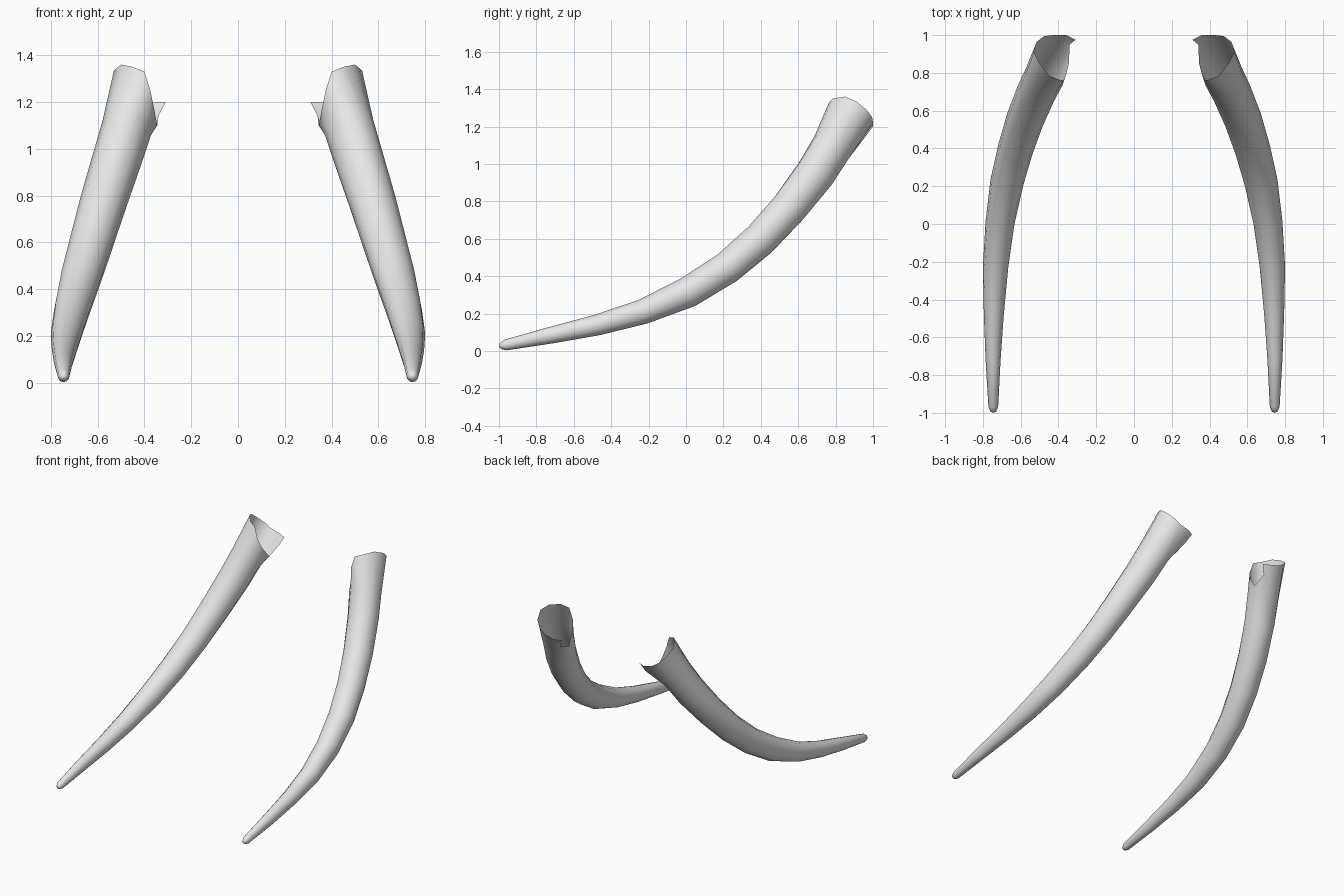
import bpy, bmesh, math
from mathutils import Vector

if "Cube" in bpy.data.objects:
    bpy.data.objects.remove(bpy.data.objects["Cube"])

SIDES = 12

# Centre line of one tusk: x, y, z, half width, half height
PATH = [
    (0.745, -0.992, 0.026, 0.016, 0.016),
    (0.745, -0.965, 0.032, 0.026, 0.029),
    (0.746, -0.715, 0.086, 0.040, 0.045),
    (0.742, -0.475, 0.139, 0.053, 0.056),
    (0.733, -0.230, 0.210, 0.067, 0.067),
    (0.709, 0.010, 0.314, 0.077, 0.083),
    (0.673, 0.220, 0.445, 0.088, 0.088),
    (0.628, 0.395, 0.595, 0.094, 0.094),
    (0.578, 0.550, 0.764, 0.100, 0.100),
    (0.520, 0.690, 0.946, 0.104, 0.108),
    (0.475, 0.780, 1.090, 0.107, 0.111),
]

# Broken open rim at the root, one point per side
RIM = [
    (0.515, 0.965, 1.29), (0.53, 0.91, 1.335), (0.50, 0.85, 1.36),
    (0.45, 0.785, 1.35), (0.40, 0.765, 1.33), (0.375, 0.76, 1.25),
    (0.36, 0.79, 1.18), (0.345, 0.85, 1.10), (0.34, 0.95, 1.14),
    (0.36, 1.00, 1.20), (0.43, 1.00, 1.22), (0.475, 0.995, 1.25),
]
SPIKE = (0.31, 0.975, 1.20)

ivory = bpy.data.materials.new("pale_grey")
ivory.diffuse_color = (0.8, 0.8, 0.8, 1)
ivory.use_nodes = True
ivory.node_tree.nodes["Principled BSDF"].inputs["Base Color"].default_value = ivory.diffuse_color


def make_tusk(name, side):
    bm = bmesh.new()

    def vert(p):
        return bm.verts.new((p[0] * side, p[1], p[2]))

    def face(vs):
        bm.faces.new(vs if side > 0 else vs[::-1])

    # Oval rings swept along the centre line
    centres = [Vector(p[:3]) for p in PATH]
    rings = []
    for i, (c, p) in enumerate(zip(centres, PATH)):
        t = (centres[min(i + 1, len(PATH) - 1)] - centres[max(i - 1, 0)]).normalized()
        s = Vector((t.y, -t.x, 0)).normalized()
        v = s.cross(t)
        ring = []
        for j in range(SIDES):
            a = 2 * math.pi * j / SIDES
            ring.append(vert(c + s * p[3] * math.cos(a) + v * p[4] * math.sin(a)))
        rings.append(ring)
    rings.append([vert(p) for p in RIM])

    # Walls, left open at the root
    for r0, r1 in zip(rings, rings[1:]):
        for j in range(SIDES):
            k = (j + 1) % SIDES
            face([r0[j], r1[j], r1[k], r0[k]])

    # Rounded tip
    tip = vert((0.745, -1.0, 0.024))
    for j in range(SIDES):
        face([tip, rings[0][j], rings[0][(j + 1) % SIDES]])

    # Splinter on the rim
    face([rings[-1][8], vert(SPIKE), rings[-1][9]])

    mesh = bpy.data.meshes.new(name)
    bm.to_mesh(mesh)
    bm.free()
    mesh.materials.append(ivory)
    obj = bpy.data.objects.new(name, mesh)
    bpy.context.collection.objects.link(obj)
    bpy.ops.object.select_all(action='DESELECT')
    obj.select_set(True)
    bpy.context.view_layer.objects.active = obj
    bpy.ops.object.shade_smooth_by_angle(angle=math.radians(50))


make_tusk("right_tusk", 1)
make_tusk("left_tusk", -1)
